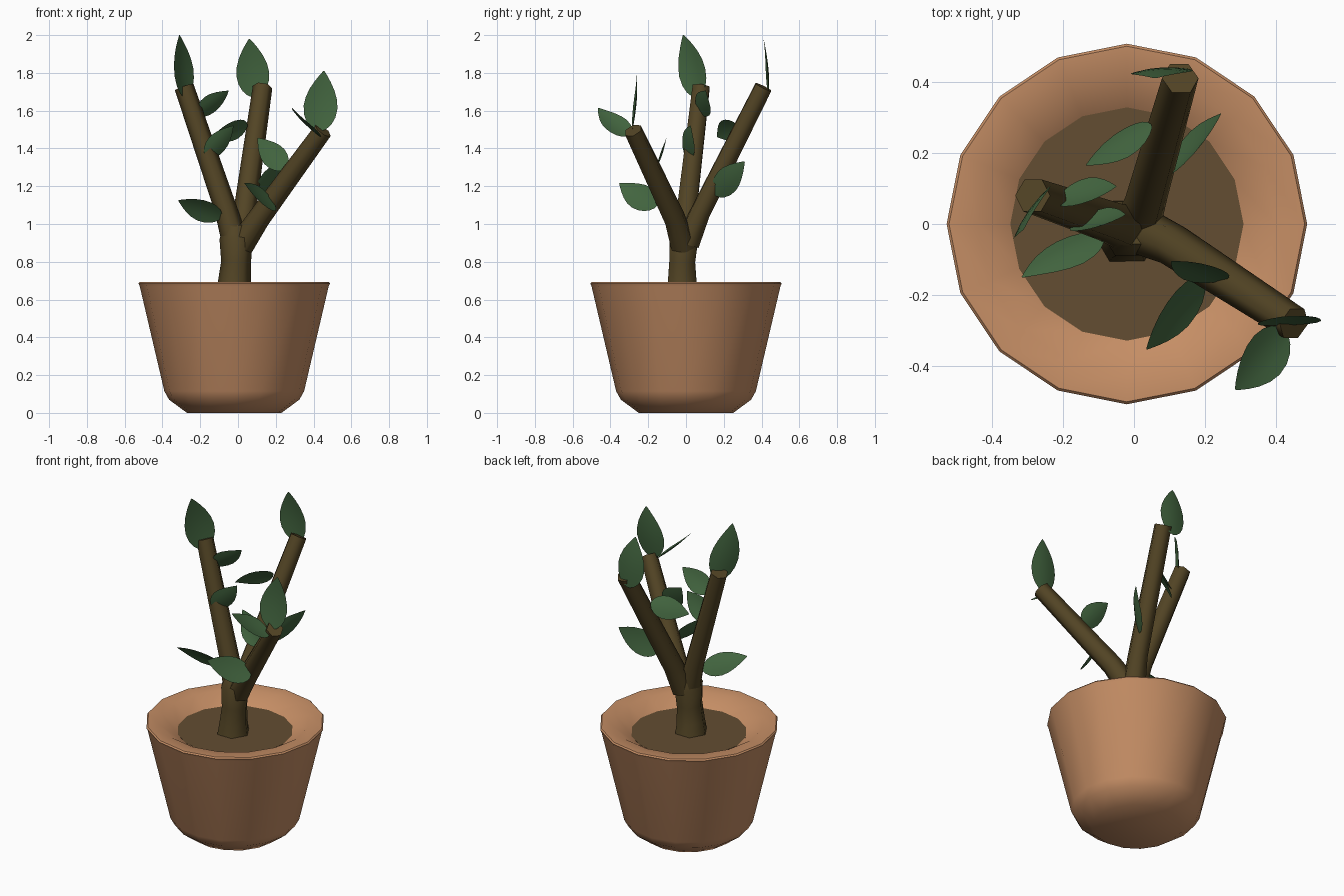
import bpy, math
from mathutils import Vector as V

if "Cube" in bpy.data.objects:
    bpy.data.objects.remove(bpy.data.objects["Cube"])


def material(name, rgb):
    m = bpy.data.materials.new(name)
    m.diffuse_color = (*rgb, 1)
    m.use_nodes = True
    m.node_tree.nodes["Principled BSDF"].inputs["Base Color"].default_value = m.diffuse_color
    return m


CLAY = material("clay", (0.56, 0.27, 0.13))
SOIL = material("soil", (0.125, 0.075, 0.032))
BARK = material("bark", (0.085, 0.058, 0.018))
LEAF = material("leaf_green", (0.055, 0.13, 0.05))


def add(name, verts, faces, mat, angle=40):
    me = bpy.data.meshes.new(name)
    me.from_pydata([tuple(v) for v in verts], [], faces)
    me.materials.append(mat)
    ob = bpy.data.objects.new(name, me)
    bpy.context.collection.objects.link(ob)
    bpy.ops.object.select_all(action='DESELECT')
    ob.select_set(True)
    bpy.context.view_layer.objects.active = ob
    bpy.ops.object.shade_smooth_by_angle(angle=math.radians(angle))
    return ob


def bridge(rings, n):
    return [(r * n + i, r * n + (i + 1) % n, (r + 1) * n + (i + 1) % n, (r + 1) * n + i)
            for r in range(rings - 1) for i in range(n)]


def lathe(name, profile, centre, n, mat, cap_top=False):
    verts = [V((centre[0] + r * math.cos(math.tau * i / n),
                centre[1] + r * math.sin(math.tau * i / n), z))
             for r, z in profile for i in range(n)]
    faces = bridge(len(profile), n) + [tuple(reversed(range(n)))]
    if cap_top:
        faces.append(tuple(range(len(verts) - n, len(verts))))
    return add(name, verts, faces, mat)


def tube(name, path, n, mat):
    """Tapered tube through (x, y, z, radius) points, capped at both ends."""
    pts = [V(p[:3]) for p in path]
    verts = []
    for k, p in enumerate(path):
        d = (pts[min(k + 1, len(pts) - 1)] - pts[max(k - 1, 0)]).normalized()
        u = V((0, 1, 0)).cross(d).normalized()
        w = d.cross(u)
        verts += [pts[k] + p[3] * (u * math.cos(math.tau * i / n) + w * math.sin(math.tau * i / n))
                  for i in range(n)]
    faces = bridge(len(path), n)
    faces += [tuple(reversed(range(n))), tuple(range(len(verts) - n, len(verts)))]
    return add(name, verts, faces, mat, 65)


def leaf(name, base, tip, normal, width):
    """Slightly cupped pointed oval from base to tip, facing normal."""
    base, tip = V(base), V(tip)
    d = tip - base
    w = V(normal).cross(d).normalized()
    n = d.cross(w).normalized()
    outline = [(0, .12), (.05, .45), (.13, .72), (.25, .92), (.4, 1), (.55, .92),
               (.7, .72), (.83, .46), (.93, .22), (1, .03)]
    verts, faces = [], []
    for t, h in outline:
        c = base + d * t - n * 0.06 * d.length * math.sin(math.pi * t) * 0.6
        for s in (-1, -.5, 0, .5, 1):
            verts.append(c + w * (s * h * width / 2) + n * (0.012 * (s * h) ** 2))
    for r in range(len(outline) - 1):
        for i in range(4):
            a = r * 5 + i
            faces.append((a, a + 1, a + 6, a + 5))
    return add(name, verts, faces, LEAF, 80)


# Pot shell with chamfered foot, flat rim and sloping inner lip
lathe("pot", [(.25, 0), (.345, .07), (.37, .115), (.5, .67), (.507, .685), (.5, .693),
              (.42, .69), (.325, .63)], (-.02, 0), 16, CLAY)
# Soil disc
lathe("soil", [(.325, .62), (.328, .633)], (-.02, 0), 16, SOIL, True)

# Trunk and three branches
tube("trunk", [(-.02, -.02, .62, .1), (-.018, -.02, .7, .087), (-.01, -.02, .8, .079),
               (-.01, -.012, .92, .088), (-.01, -.005, .99, .06)], 6, BARK)
tube("branch_left", [(-.015, -.01, .9, .07), (-.065, .005, 1.08, .06), (-.285, .08, 1.725, .052)], 6, BARK)
tube("branch_back", [(.01, .01, .9, .07), (.035, .075, 1.06, .06), (.13, .41, 1.725, .052)], 6, BARK)
tube("branch_right", [(.01, -.015, .88, .07), (.11, -.06, 1.03, .06), (.45, -.28, 1.495, .05)], 6, BARK)

# Leaves: base, tip, facing direction, width
LEAVES = {
    "left_top": ((-.27, .065, 1.67), (-.31, -.015, 2.0), (.81, -.58, 0), .175),
    "left_upper": ((-.215, .075, 1.58), (-.05, .105, 1.705), (-.49, .72, .41), .125),
    "left_middle": ((-.17, .0, 1.355), (-.025, .025, 1.52), (-.45, .85, .28), .125),
    "left_lower": ((-.09, -.03, 1.03), (-.315, -.15, 1.125), (.1, -.65, -.5), .135),
    "back_top": ((.09, .44, 1.67), (.06, .41, 1.98), (.05, -1, -.1), .175),
    "back_upper": ((.05, .275, 1.52), (-.135, .165, 1.46), (.54, -.55, -.47), .135),
    "back_lower": ((.09, .15, 1.155), (.245, .31, 1.33), (-.75, .43, .25), .14),
    "right_top": ((.425, -.285, 1.49), (.455, -.26, 1.81), (.05, -1, .1), .18),
    "right_upper": ((.43, -.305, 1.465), (.285, -.465, 1.615), (.7, .15, .7), .14),
    "right_middle": ((.25, -.16, 1.29), (.105, -.105, 1.455), (0, -.92, .33), .135),
    "right_lower": ((.2, -.16, 1.09), (.035, -.352, 1.215), (.75, -.3, .51), .15),
}
for key, spec in LEAVES.items():
    leaf("leaf_" + key, *spec)
